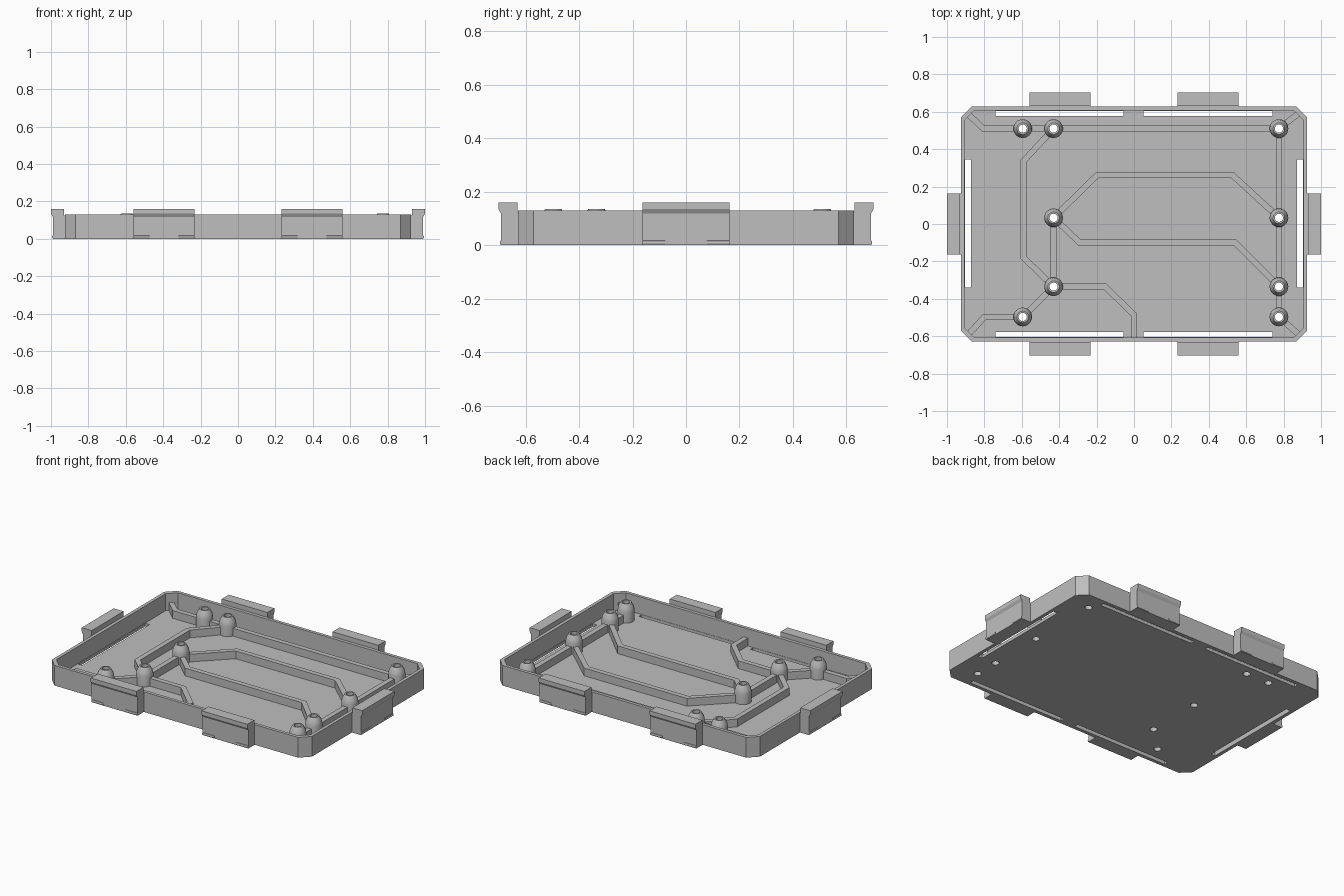
import bpy, bmesh, math
from mathutils import Vector, Matrix

cube = bpy.data.objects.get("Cube")
if cube:
    bpy.data.objects.remove(cube, do_unlink=True)

grey = bpy.data.materials.new("plain grey")
grey.use_nodes = True
grey.diffuse_color = (0.52, 0.52, 0.52, 1)
grey.node_tree.nodes["Principled BSDF"].inputs["Base Color"].default_value = (0.52, 0.52, 0.52, 1)

FLOOR, RIM, RIB_TOP = 0.02, 0.13, 0.07


def finish(bm, name):
    bmesh.ops.recalc_face_normals(bm, faces=bm.faces)
    mesh = bpy.data.meshes.new(name)
    bm.to_mesh(mesh)
    bm.free()
    mesh.materials.append(grey)
    obj = bpy.data.objects.new(name, mesh)
    bpy.context.collection.objects.link(obj)
    return obj


def prism(bm, outline, vec):
    """Extrude a closed outline along a vector into a solid."""
    face = bm.faces.new([bm.verts.new(p) for p in outline])
    ext = bmesh.ops.extrude_face_region(bm, geom=[face])["geom"]
    verts = [g for g in ext if isinstance(g, bmesh.types.BMVert)]
    bmesh.ops.translate(bm, verts=verts, vec=vec)


def octagon(hx, hy, c, z):
    """Rectangle with chamfered corners."""
    pts = []
    for sx, sy in ((1, 1), (-1, 1), (-1, -1), (1, -1)):
        pair = [(sx * hx, sy * (hy - c), z), (sx * (hx - c), sy * hy, z)]
        pts += pair if sx * sy > 0 else pair[::-1]
    return pts


def box(bm, x0, x1, y0, y1, z0, z1):
    prism(bm, [(x0, y0, z0), (x1, y0, z0), (x1, y1, z0), (x0, y1, z0)], (0, 0, z1 - z0))


def cut(obj, cutter):
    mod = obj.modifiers.new("cut", "BOOLEAN")
    mod.operation, mod.solver, mod.object = "DIFFERENCE", "EXACT", cutter
    bpy.context.view_layer.objects.active = obj
    bpy.ops.object.modifier_apply(modifier=mod.name)


# Post positions
XL, XM, XR = -0.595, -0.43, 0.775
YT, YM, YL, YB = 0.51, 0.033, -0.335, -0.497
posts = [(XL, YT), (XM, YT), (XR, YT), (XM, YM), (XR, YM),
         (XM, YL), (XR, YL), (XL, YB), (XR, YB)]

# Cutters: screw holes, tray hollow, floor slots
bm = bmesh.new()
for x, y in posts:
    bmesh.ops.create_cone(bm, cap_ends=True, segments=24, radius1=0.022, radius2=0.022,
                          depth=0.6, matrix=Matrix.Translation((x, y, 0)))
holes = finish(bm, "hole_cutter")

bm = bmesh.new()
prism(bm, octagon(0.905, 0.607, 0.052, FLOOR), (0, 0, 0.3))
hollow = finish(bm, "hollow_cutter")

bm = bmesh.new()
for s in (-1, 1):
    x0, x1 = sorted((s * 0.872, s * 0.903))
    box(bm, x0, x1, -0.34, 0.345, -0.1, 0.06)
    y0, y1 = sorted((s * 0.577, s * 0.605))
    box(bm, -0.74, -0.055, y0, y1, -0.1, 0.06)
    box(bm, 0.05, 0.74, y0, y1, -0.1, 0.06)
slots = finish(bm, "slot_cutter")

# Tray
bm = bmesh.new()
prism(bm, octagon(0.926, 0.628, 0.057, 0), (0, 0, RIM))
tray = finish(bm, "tray")
for cutter in (hollow, slots, holes):
    cut(tray, cutter)

# Screw posts: lathed domes with a through hole
profile = [(0.05, 0.01), (0.05, 0.085), (0.046, 0.108), (0.031, 0.135)]
SEG = 32
for x, y in posts:
    bm = bmesh.new()
    rings = []
    for r, z in profile:
        rings.append([bm.verts.new((x + r * math.cos(math.tau * i / SEG),
                                    y + r * math.sin(math.tau * i / SEG), z)) for i in range(SEG)])
    for a, b in zip(rings, rings[1:]):
        for i in range(SEG):
            j = (i + 1) % SEG
            bm.faces.new((a[i], a[j], b[j], b[i]))
    bm.faces.new(rings[0][::-1])
    bm.faces.new(rings[-1])
    post = finish(bm, "screw_post")
    cut(post, holes)
    bpy.ops.object.select_all(action="DESELECT")
    post.select_set(True)
    bpy.ops.object.shade_smooth_by_angle(angle=math.radians(25))


def rib(name, path, half=0.016):
    """Mitred strip following a path across the floor."""
    pts = [Vector(p) for p in path]
    left, right = [], []
    for i, p in enumerate(pts):
        dirs = []
        if i > 0:
            dirs.append((p - pts[i - 1]).normalized())
        if i < len(pts) - 1:
            dirs.append((pts[i + 1] - p).normalized())
        normals = [Vector((-d.y, d.x)) for d in dirs]
        n = sum(normals, Vector((0, 0))).normalized()
        off = n * (half / n.dot(normals[0]))
        left.append(p + off)
        right.append(p - off)
    bm = bmesh.new()
    prism(bm, [(q.x, q.y, 0.012) for q in left + right[::-1]], (0, 0, RIB_TOP - 0.012))
    cut(finish(bm, name), holes)


# Floor ribs
rib("back_rib", [(-0.89, 0.59), (-0.805, YT), (XR, YT), (0.885, 0.595)])
rib("left_loop_rib", [(XM, YT), (-0.59, 0.337), (-0.59, -0.18), (XM, YL), (XL, YB),
                      (-0.8, YB), (-0.88, -0.585)])
rib("upper_rib", [(XM, YM), (-0.195, 0.263), (0.525, 0.263), (XR, YM)])
rib("lower_rib", [(XM, YM), (-0.29, -0.1), (0.54, -0.1), (XR, YL)])
rib("front_rib", [(XM, YM), (XM, YL), (-0.155, YL), (0, -0.485), (0, -0.61)])
rib("right_rib", [(XR, YT), (XR, YB), (0.88, -0.59)])


def clip(name, angle, wall, along):
    """Hooked block on the outside of a wall, built facing +x and then turned."""
    bm = bmesh.new()
    h = 0.163
    section = [(-0.004, 0), (0.064, 0), (0.064, 0.118), (0.074, 0.135), (0.074, 0.16),
               (0.003, 0.16), (0.003, 0.125), (-0.004, 0.125)]
    prism(bm, [(wall + u, -h, z) for u, z in section], (0, 2 * h, 0))
    # Small catches at the foot
    for s in (-1, 1):
        y0, y1 = sorted((s * h, s * (h - 0.085)))
        foot = [(0.06, 0.003), (0.067, 0.003), (0.069, 0.009), (0.067, 0.016), (0.06, 0.02)]
        prism(bm, [(wall + u, y0, z) for u, z in foot], (0, y1 - y0, 0))
    bmesh.ops.translate(bm, verts=bm.verts, vec=(0, along, 0))
    bmesh.ops.rotate(bm, verts=bm.verts, matrix=Matrix.Rotation(angle, 3, "Z"))
    finish(bm, name)


# Clips: one per short wall, two per long wall
clip("left_clip", 0, 0.926, 0)
clip("right_clip", math.pi, 0.926, 0)
for along in (-0.395, 0.395):
    clip("back_clip", math.pi / 2, 0.628, along)
    clip("front_clip", -math.pi / 2, 0.628, along)

for cutter in (holes, hollow, slots):
    bpy.data.objects.remove(cutter, do_unlink=True)
